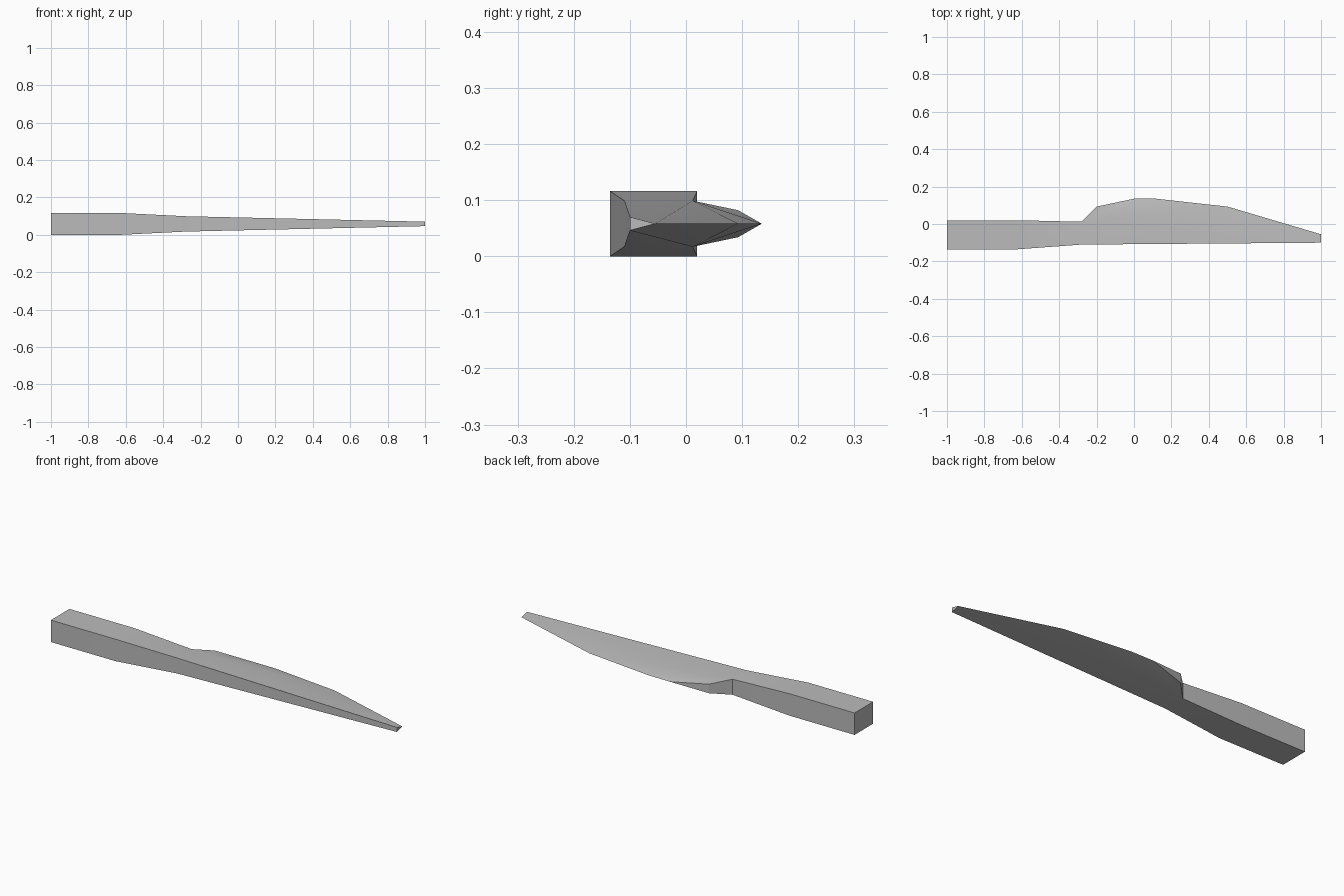
import bpy
import bmesh
import math

cube = bpy.data.objects.get("Cube")
if cube:
    bpy.data.objects.remove(cube, do_unlink=True)

MID = 0.058

# Outline seen from above, counter-clockwise: (x, y, half thickness)
front = [(-1, -0.135, 0.058), (-0.62, -0.135, 0.058), (-0.28, -0.11, 0.041), (1, -0.1, 0.012)]
edge = [(1, -0.055, 0), (0.5, 0.093, 0), (0.12, 0.135, 0), (0, 0.135, 0), (-0.2, 0.093, 0.024)]
back = [(-0.28, 0.012, 0.041), (-0.62, 0.02, 0.058), (-1, 0.02, 0.058)]
outline = front + edge + back

# Handle panels, long blade panel, then a fan towards the cutting edge
panels = [(0, 1, 10, 11), (1, 2, 9, 10), (2, 3, 4, 9)]
panels += [(9, i, i + 1) for i in range(4, 8)]

bm = bmesh.new()
upper = [bm.verts.new((x, y, MID + h)) for x, y, h in outline]
lower = [bm.verts.new((x, y, MID - h)) if h else upper[i] for i, (x, y, h) in enumerate(outline)]

# Upper and lower sides
for p in panels:
    bm.faces.new([upper[i] for i in p])
    bm.faces.new([lower[i] for i in reversed(p)])

# Side walls, which vanish along the sharp edge
for i in range(len(outline)):
    j = (i + 1) % len(outline)
    ring = list(dict.fromkeys([lower[i], lower[j], upper[j], upper[i]]))
    if len(ring) > 2:
        bm.faces.new(ring)

bmesh.ops.recalc_face_normals(bm, faces=bm.faces[:])
mesh = bpy.data.meshes.new("blade_and_handle")
bm.to_mesh(mesh)
bm.free()
blade = bpy.data.objects.new("blade_and_handle", mesh)
bpy.context.collection.objects.link(blade)

# Plain grey material
grey = bpy.data.materials.new("plain_grey")
grey.use_nodes = True
color = (0.5, 0.5, 0.5, 1)
grey.diffuse_color = color
grey.node_tree.nodes["Principled BSDF"].inputs["Base Color"].default_value = color
mesh.materials.append(grey)

# Smooth shading with crisp corners
bpy.context.view_layer.objects.active = blade
blade.select_set(True)
bpy.ops.object.shade_smooth_by_angle(angle=math.radians(30))
